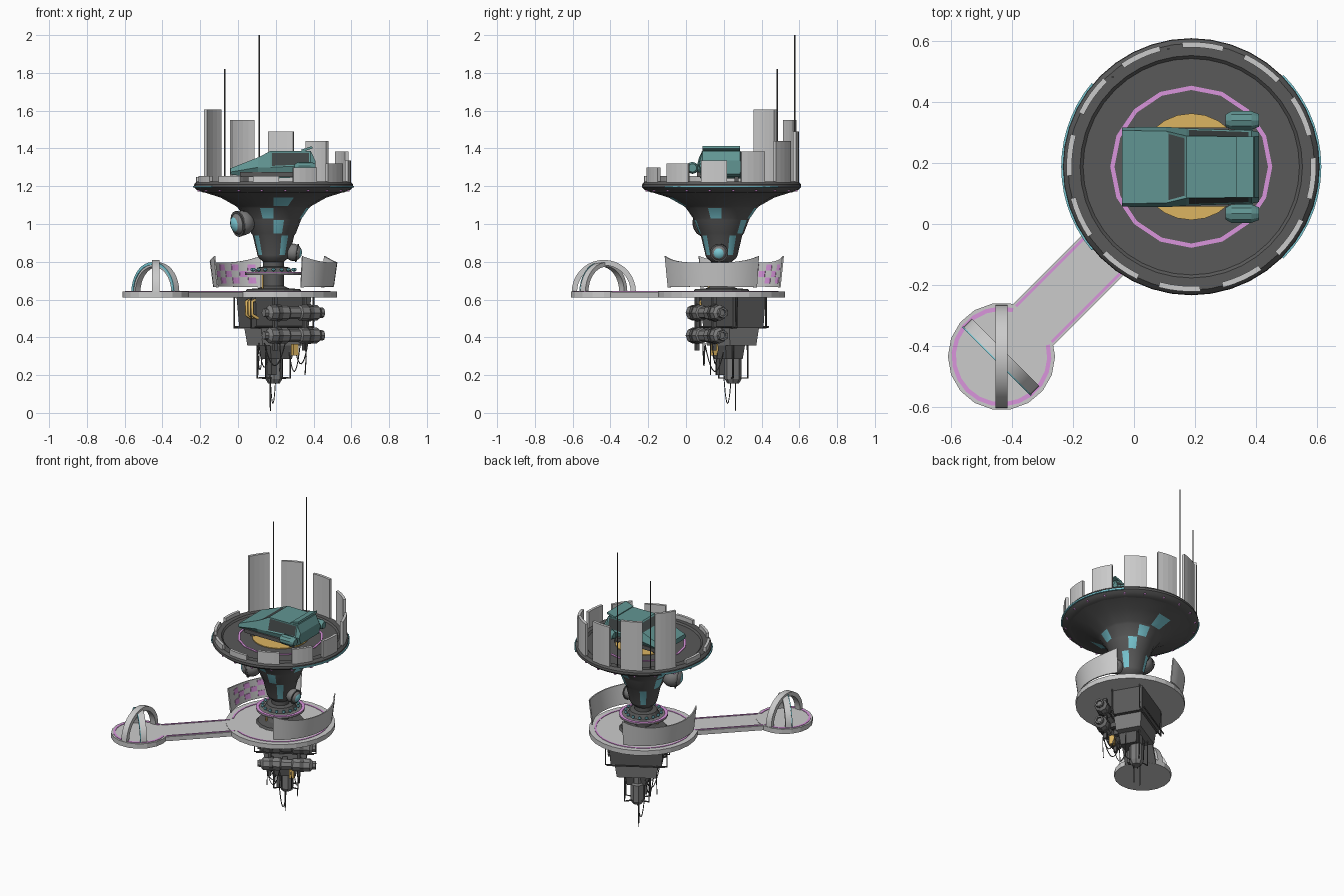
import bpy, bmesh, math
from math import sin, cos, radians, pi
from mathutils import Vector

if "Cube" in bpy.data.objects:
    bpy.data.objects.remove(bpy.data.objects["Cube"])

def mat(name, r, g, b):
    m = bpy.data.materials.new(name)
    m.diffuse_color = (r, g, b, 1)
    m.use_nodes = True
    m.node_tree.nodes["Principled BSDF"].inputs["Base Color"].default_value = m.diffuse_color
    return m

DARK, MID = mat("dark_grey", .1, .1, .1), mat("mid_grey", .2, .2, .2)
TEAL, CYAN = mat("teal", .12, .3, .29), mat("cyan", .2, .6, .68)
PINK, GOLD, GLASS = mat("pink", .7, .3, .72), mat("gold", .72, .46, .12), mat("glass", .05, .06, .06)
C = (.188, .188)

def obj(name, bm, mats=(), loc=(0, 0, 0), rot=(0, 0, 0), smooth=False):
    bmesh.ops.remove_doubles(bm, verts=bm.verts, dist=1e-5)
    bmesh.ops.recalc_face_normals(bm, faces=bm.faces)
    me = bpy.data.meshes.new(name)
    bm.to_mesh(me); bm.free()
    for m in mats:
        me.materials.append(m)
    if smooth:
        me.shade_smooth()
        me.set_sharp_from_angle(angle=radians(28))
    o = bpy.data.objects.new(name, me)
    bpy.context.collection.objects.link(o)
    o.location, o.rotation_euler = loc, [radians(a) for a in rot]
    return o

def lathe(name, prof, n, loc, mats=(), a0=0, a1=360, loop=False, rot=(0, 0, 0), smooth=False, paint=None, warp=None):
    """Revolve (radius, z) points; loop closes the section, warp(t, co) bends, paint(i, j) picks a material."""
    bm = bmesh.new()
    full = a1 - a0 == 360
    rings = []
    for i in range(n if full else n + 1):
        a = radians(a0 + (a1 - a0) * i / n)
        rings.append([bm.verts.new((r * cos(a), r * sin(a), z + (warp(2 * i / n - 1, z) if warp else 0))) for r, z in prof])
    k = len(prof)
    for i in range(n):
        p, q = rings[i], rings[(i + 1) % len(rings)]
        for j in range(k if loop else k - 1):
            l = (j + 1) % k
            vs = [p[j], q[j], q[l], p[l]]
            f = bm.faces.new(vs)
            if paint:
                f.material_index = paint(i, j)
    if loop and not full:
        bm.faces.new(rings[0]); bm.faces.new(rings[-1])
    return obj(name, bm, mats, loc, rot, smooth)

def band(r0, r1, z0, z1):
    return [(r0, z0), (r1, z0), (r1, z1), (r0, z1)]

def box(name, loc, size, mats=(), rot=(0, 0, 0), taper=1):
    bm = bmesh.new()
    bmesh.ops.create_cube(bm, size=1)
    for v in bm.verts:
        t = taper if v.co.z < 0 else 1
        v.co = (v.co.x * size[0] * t, v.co.y * size[1] * t, v.co.z * size[2])
    return obj(name, bm, mats, loc, rot)

def rod(name, pts, r, m=DARK, res=0):
    cu = bpy.data.curves.new(name, 'CURVE')
    cu.dimensions, cu.bevel_depth, cu.bevel_resolution, cu.use_fill_caps = '3D', r, res, True
    s = cu.splines.new('POLY')
    s.points.add(len(pts) - 1)
    for p, q in zip(s.points, pts):
        p.co = (*q, 1)
    cu.materials.append(m)
    o = bpy.data.objects.new(name, cu)
    bpy.context.collection.objects.link(o)

def cable(name, a, b, sag):
    a, b = Vector(a), Vector(b)
    rod(name, [a.lerp(b, t / 10) - Vector((0, 0, sag * 4 * t / 10 * (1 - t / 10))) for t in range(11)], .003)

# landing disk and funnel tower
cone = [(.055, .64), (.055, .80), (.078, .82), (.085, .835), (.11, .94), (.118, .95), (.145, 1.02), (.15, 1.03),
        (.188, 1.085), (.2, 1.095), (.28, 1.14), (.375, 1.17)]
def windows(i, j):
    return 1 if (j == 3 and i % 4 == 1) or (j == 5 and i % 5 == 2) or (j == 7 and i % 4 == 3) or (j == 9 and i % 8 == 4) else 0
lathe("funnel_tower", cone, 16, (*C, 0), [DARK, CYAN], smooth=True, paint=windows)
lathe("landing_disk", [(0, 1.165), (.375, 1.168), (.405, 1.18), (.422, 1.195), (.42, 1.21), (.405, 1.226), (.365, 1.226),
      (.355, 1.216), (0, 1.216)], 40, (*C, 0), [DARK], smooth=True)
lathe("landing_ring", band(.252, .266, 1.214, 1.22), 16, (*C, 0), [PINK], loop=True)
lathe("landing_target", [(0, 1.214), (.175, 1.214), (.175, 1.221), (0, 1.221)], 24, (*C, 0), [GOLD])
for a0, a1 in ((140, 220), (-45, 45)):
    lathe("rim_light", band(.418, .427, 1.192, 1.202), 14, (*C, 0), [CYAN], a0, a1, loop=True)
for i in range(20):
    a = radians(18 * i + 9)
    box("rim_lamp", (C[0] + .4 * cos(a), C[1] + .4 * sin(a), 1.178), (.012, .012, .01), [PINK], (0, 0, 18 * i + 9))

# rim panels, stepping in height round the disk
tops = [1.335, 1.385, 1.44, 1.49, 1.55, 1.605, 1.25, 1.255, 1.255, 1.255, 1.30, 1.32]
for i, top in enumerate(tops):
    a = -5.5 + 30 * i
    lathe("rim_panel", band(.392, .41, 1.215, top), 4, (*C, 0), (), a - 9.7, a + 9.7, loop=True)
for x, y, z in ((.113, .575, 2.0), (-.07, .483, 1.82)):
    rod("antenna", [(x, y, 1.19), (x, y, z)], .004, DARK, 1)

# sensor balls on the tower
for x, y, z, r, d in ((.024, .11, 1.005, .066, (-.85, -.5, -.15)), (.293, .177, .85, .046, (.98, -.1, -.15))):
    d = Vector(d).normalized()
    e = [math.degrees(v) for v in d.to_track_quat('Z', 'Y').to_euler()]
    prof = [(r * sin(pi * t / 10), -r * cos(pi * t / 10)) for t in range(11)]
    lathe("sensor_ball", prof, 16, (x, y, z), [MID, CYAN], rot=e, smooth=True, paint=lambda i, j: int(j > 7))
    lathe("sensor_collar", band(r * .7, r * 1.05, r * .35, r * .5), 16, (x, y, z), [DARK], rot=e, loop=True)
    rod("sensor_mount", [(x, y, z), (C[0], C[1], z + .02)], r * .4, DARK, 1)

# parked flying car, lofted from stations x, bottom, belt, top, belt width, top width
st = [(-.04, 1.262, 1.275, 1.295, .13, .12), (.105, 1.245, 1.3, 1.352, .132, .118), (.172, 1.24, 1.3, 1.386, .127, .102),
      (.385, 1.25, 1.31, 1.386, .12, .1), (.41, 1.265, 1.31, 1.335, .115, .1)]
bm = bmesh.new()
rows = [[bm.verts.new((x, y, z)) for y, z in ((-wb * .85, b), (-wb, m), (-wt, t), (wt, t), (wb, m), (wb * .85, b))]
        for x, b, m, t, wb, wt in st]
glass = []
for i in range(4):
    for j in range(6):
        l = (j + 1) % 6
        f = bm.faces.new([rows[i][j], rows[i + 1][j], rows[i + 1][l], rows[i][l]])
        if (i == 1 and j == 2) or (i == 2 and j in (1, 3)):
            glass.append(f)
bm.faces.new(rows[0]); bm.faces.new(rows[-1])
bmesh.ops.recalc_face_normals(bm, faces=bm.faces)
bmesh.ops.inset_individual(bm, faces=glass, thickness=.012, depth=-.003)
for f in glass:
    f.material_index = 1
obj("car_body", bm, [TEAL, GLASS], (0, .187, 0))
box("car_spoiler", (.365, .187, 1.397), (.06, .2, .012), [TEAL], (0, -18, 0))
for s in (-1, 1):
    y = .187 + s * .153
    lathe("car_engine", [(0, -.055), (.02, -.055), (.032, -.035), (.032, .03), (.022, .055), (0, .055)], 10,
          (.355, y, 1.297), [TEAL], rot=(0, 90, 0))
    box("engine_strut", (.36, .187 + s * .115, 1.297), (.06, .05, .02), [TEAL])
    box("car_side_rail", (.16, .187 + s * .115, 1.262), (.3, .03, .025), [DARK])
    for x in (.04, .33):
        box("landing_leg", (x, .187 + s * .08, 1.238), (.03, .02, .045), [DARK])

# lower deck, arm and round pad
P = (-.435, -.435)
lathe("lower_deck", [(0, .61), (.337, .61), (.337, .642), (0, .642)], 28, (*C, 0))
lathe("pad", [(0, .61), (.176, .61), (.176, .642), (0, .642)], 18, (*P, 0))
box("deck_arm", (-.16, -.16, .625), (.68, .19, .029), (), (0, 0, 45))
lathe("deck_line", band(.292, .302, .64, .645), 28, (*C, 0), [PINK], -117, 207, loop=True)
lathe("pad_line", band(.15, .164, .64, .645), 18, (*P, 0), [PINK], 76, 374, loop=True)
for s in (-1, 1):
    d = s * .083 * .7071
    box("arm_line", (-.177 + d, -.177 - d, .641), (.43, .009, .006), [PINK], (0, 0, 45))

# crossed arches on the pad
lathe("main_arch", band(.142, .17, -.02, .02), 18, (*P, .64), (), 0, 180, loop=True, rot=(90, 0, 90), smooth=True)
lathe("cross_arch", band(.134, .157, -.019, .019), 18, (*P, .64), (), 0, 180, loop=True, rot=(90, 0, -45), smooth=True)
lathe("arch_light", band(.145, .159, .019, .024), 18, (*P, .64), [CYAN], 0, 180, loop=True, rot=(90, 0, -45))

# curved deck walls with lifted ends, checker lights on the inside of one
def lift(t, z):
    return .035 * abs(t) ** 3 * (1 if z > .75 else -.1)
for a0, a1 in ((-63, 36), (102, 201)):
    lathe("deck_wall", [(.312, .668), (.32, .668), (.338, .795), (.33, .795)], 16, (*C, 0), (), a0, a1, loop=True, warp=lift, smooth=True)
for i in range(9):
    for j in range(3):
        if (i + j) % 2 == 0:
            a, z, r = 107 + 9 * i, .685 + .034 * j, .311 + .0048 * j
            lathe("wall_light", [(r, z), (r + .004, z), (r + .0088, z + .032), (r + .0048, z + .032)], 2, (*C, 0), [PINK], a, a + 8, loop=True)

# collar with bulbs round the neck
lathe("neck_collar", band(.05, .15, .73, .742), 24, (*C, 0), [MID], loop=True)
lathe("collar_edge", band(.132, .152, .741, .746), 24, (*C, 0), [PINK], loop=True)
lathe("neck_hub", [(.05, .742), (.1, .742), (.085, .77), (.05, .775)], 16, (*C, 0), [DARK])
lathe("neck_base", [(.05, .675), (.08, .66), (.14, .655), (.15, .642)], 16, (*C, 0), [DARK])
for i in range(16):
    a = pi * i / 8
    lathe("collar_bulb", [(0, -.011), (.011, 0), (.008, .008), (0, .011)], 8, (C[0] + .112 * cos(a), C[1] + .112 * sin(a), .757), [CYAN])
rod("neck_pipe", [(.13, .12, .642), (.13, .12, .735)], .006, GOLD, 1)

# machinery hanging below, turned 30 degrees
def at(u, v, z):
    return (.19 + u * .866 - v * .5, .25 + u * .5 + v * .866, z)
R = (0, 0, 30)
box("engine_block", at(0, 0, .53), (.34, .2, .16), [DARK], R, .93)
box("middle_block", at(0, -.01, .405), (.27, .18, .095), [MID], R, .9)
box("lower_block", at(.0, -.03, .325), (.15, .12, .08), [DARK], R, .85)
lathe("tail_pod", [(0, .155), (.03, .155), (.045, .18), (.045, .29), (.036, .3), (.036, .36), (0, .36)], 8, at(0, 0, 0), [MID])
lathe("tail_fin", [(0, 0), (.004, .03), (.004, .16), (0, .16)], 6, (.172, .262, 0), [DARK])
box("tail_side_pod", at(-.04, -.05, .26), (.03, .04, .12), [DARK], R)
tank = [(0, -.18), (.022, -.18), (.024, -.16), (.042, -.145), (.042, -.04), (.034, -.032), (.034, .032), (.042, .04),
        (.042, .145), (.028, .16), (.028, .18), (.018, .18), (.018, .165), (0, .165)]
for z in (.53, .41):
    lathe("tank", tank, 8, (.292, .107, z), [MID], rot=(0, 90, 30))
    for u in (-.09, 0, .09):
        box("tank_bracket", at(u, -.125, z), (.03, .09, .03), [DARK], R)
    for u in (-.095, .095):
        lathe("tank_band", band(.04, .046, -.012, .012), 8, (.292 + u * .866, .107 + u * .5, z), [DARK], rot=(0, 90, 30), loop=True)
for u in (-.09, .09):
    box("tank_hanger", at(u, -.17, .47), (.02, .02, .28), [DARK], R)
for v in (-.09, -.06, -.03):
    rod("gold_pipe", [at(-.16, v, .6), at(-.185, v, .59), at(-.185, v, .52), at(-.15, v, .5)], .009, GOLD, 1)
box("gold_valve", (.3, .15, .335), (.03, .03, .06), [GOLD], R)
for v in (-.09, .09):
    for u in (-1, 1):
        rod("block_frame", [at(u * .19, v, .61), at(u * .19, v, .45), at(u * .12, v, .45)], .005)
        rod("tail_frame", [at(u * .075, v * .5, .36), at(u * .075, v * .5, .185), at(u * .03, v * .3, .185)], .005)
for v in (-.112, .112):
    rod("block_rail", [at(-.18, v, .455), at(.18, v, .455)], .005)

# loose cables
for a, b, s in (((.11, .13, .37), (.16, .2, .3), .09), ((.33, .1, .37), (.27, .2, .33), .13), ((.37, .14, .37), (.3, .17, .35), .1),
                ((.14, .1, .37), (.25, .09, .37), .12), ((.17, .2, .2), (.2, .24, .2), .15), ((.1, .2, .37), (.13, .25, .33), .12)):
    cable("loose_cable", a, b, s)
for x, y, z in ((.105, .16, .2), (.355, .13, .2), (.22, .13, .22)):
    rod("hanging_wire", [(x, y, .38), (x + .006, y, .3), (x, y, z)], .003)
